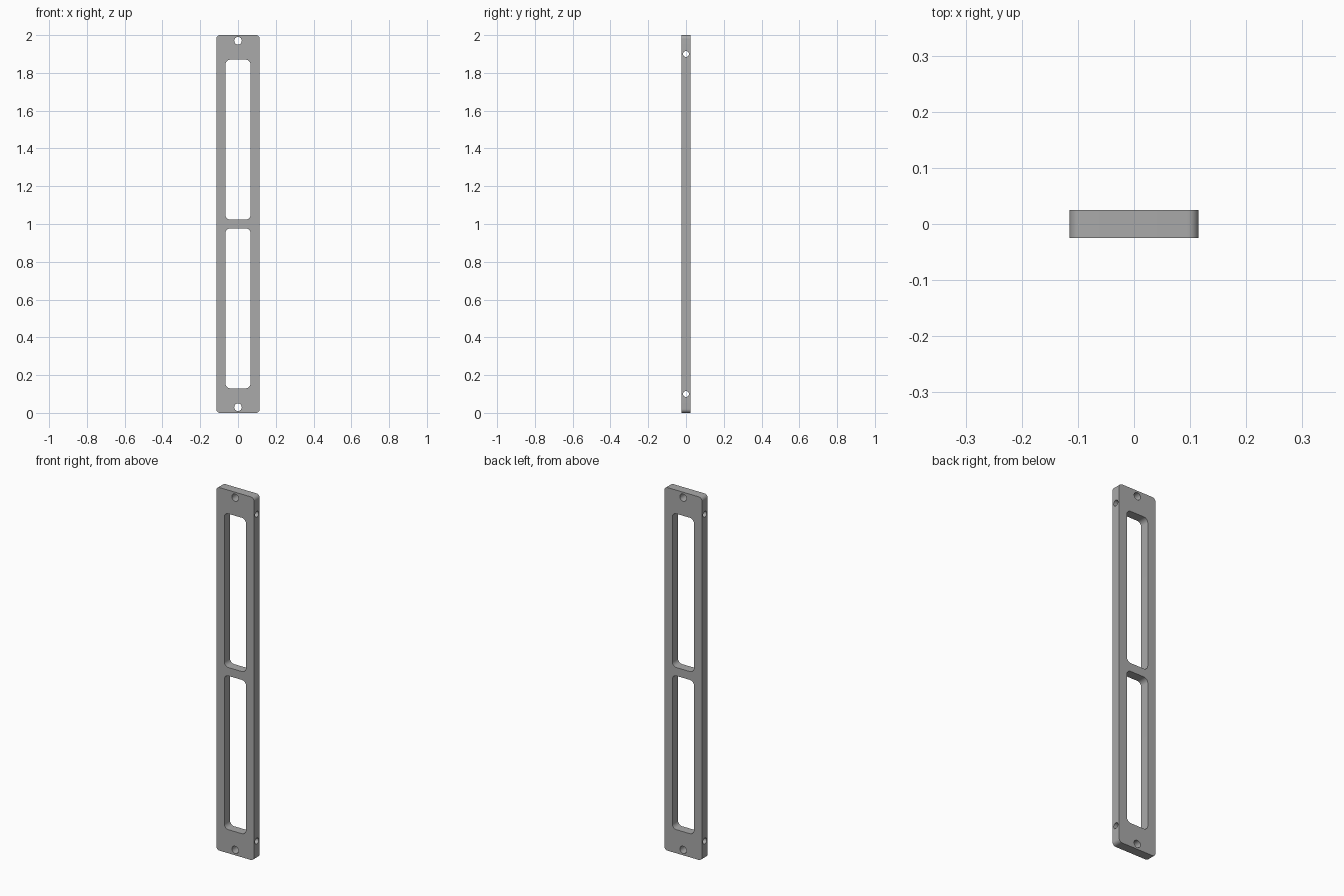
import bpy, bmesh, math
from mathutils import Matrix

cube = bpy.data.objects.get("Cube")
if cube:
    bpy.data.objects.remove(cube, do_unlink=True)

HALF_W, HALF_D, HEIGHT = 0.115, 0.025, 2.0

grey = bpy.data.materials.new("plain grey")
grey.use_nodes = True
colour = (0.40, 0.40, 0.40, 1)
grey.diffuse_color = colour
grey.node_tree.nodes["Principled BSDF"].inputs["Base Color"].default_value = colour


def new_object(name, bm):
    mesh = bpy.data.meshes.new(name)
    bmesh.ops.recalc_face_normals(bm, faces=bm.faces)
    bm.to_mesh(mesh)
    bm.free()
    mesh.materials.append(grey)
    obj = bpy.data.objects.new(name, mesh)
    bpy.context.collection.objects.link(obj)
    return obj


def rounded_slab(name, half_w, z0, z1, half_d, radius, steps=8):
    """Rounded rectangle in the xz plane, extruded along y."""
    bm = bmesh.new()
    corners = [(half_w, z1), (-half_w, z1), (-half_w, z0), (half_w, z0)]
    verts = []
    for quarter, (x, z) in enumerate(corners):
        cx = x - math.copysign(radius, x)
        cz = z + (radius if z == z0 else -radius)
        for i in range(steps + 1):
            a = (quarter + i / steps) * math.pi / 2
            verts.append(bm.verts.new((cx + radius * math.cos(a), -half_d,
                                       cz + radius * math.sin(a))))
    face = bm.faces.new(verts)
    new = bmesh.ops.extrude_face_region(bm, geom=[face])["geom"]
    bmesh.ops.translate(bm, vec=(0, 2 * half_d, 0),
                        verts=[v for v in new if isinstance(v, bmesh.types.BMVert)])
    return new_object(name, bm)


def drill(name, z, radius, axis):
    """Cylinder cutter through the plate along x or y."""
    bm = bmesh.new()
    turn = Matrix.Rotation(math.pi / 2, 4, "Y" if axis == "x" else "X")
    bmesh.ops.create_cone(bm, cap_ends=True, segments=32, radius1=radius,
                          radius2=radius, depth=0.5,
                          matrix=Matrix.Translation((0, 0, z)) @ turn)
    return new_object(name, bm)


# Main plate
frame = rounded_slab("frame_plate", HALF_W, 0, HEIGHT, HALF_D, 0.02)

# Two windows, face holes and edge holes, mirrored about mid height
cutters = []
for side, flip in (("lower", False), ("upper", True)):
    def at(z):
        return HEIGHT - z if flip else z
    z0, z1 = sorted((at(0.13), at(0.977)))
    cutters += [
        rounded_slab(side + "_window_cutter", 0.066, z0, z1, 0.1, 0.025),
        drill(side + "_face_hole_cutter", at(0.03), 0.02, "y"),
        drill(side + "_edge_hole_cutter", at(0.10), 0.016, "x"),
    ]

for cutter in cutters:
    mod = frame.modifiers.new(cutter.name, "BOOLEAN")
    mod.operation = "DIFFERENCE"
    mod.solver = "EXACT"
    mod.object = cutter

# Apply the cuts, then remove the cutters
bpy.context.view_layer.objects.active = frame
frame.select_set(True)
for mod in list(frame.modifiers):
    bpy.ops.object.modifier_apply(modifier=mod.name)
for cutter in cutters:
    bpy.data.objects.remove(cutter, do_unlink=True)

bpy.ops.object.shade_smooth_by_angle(angle=math.radians(30))
